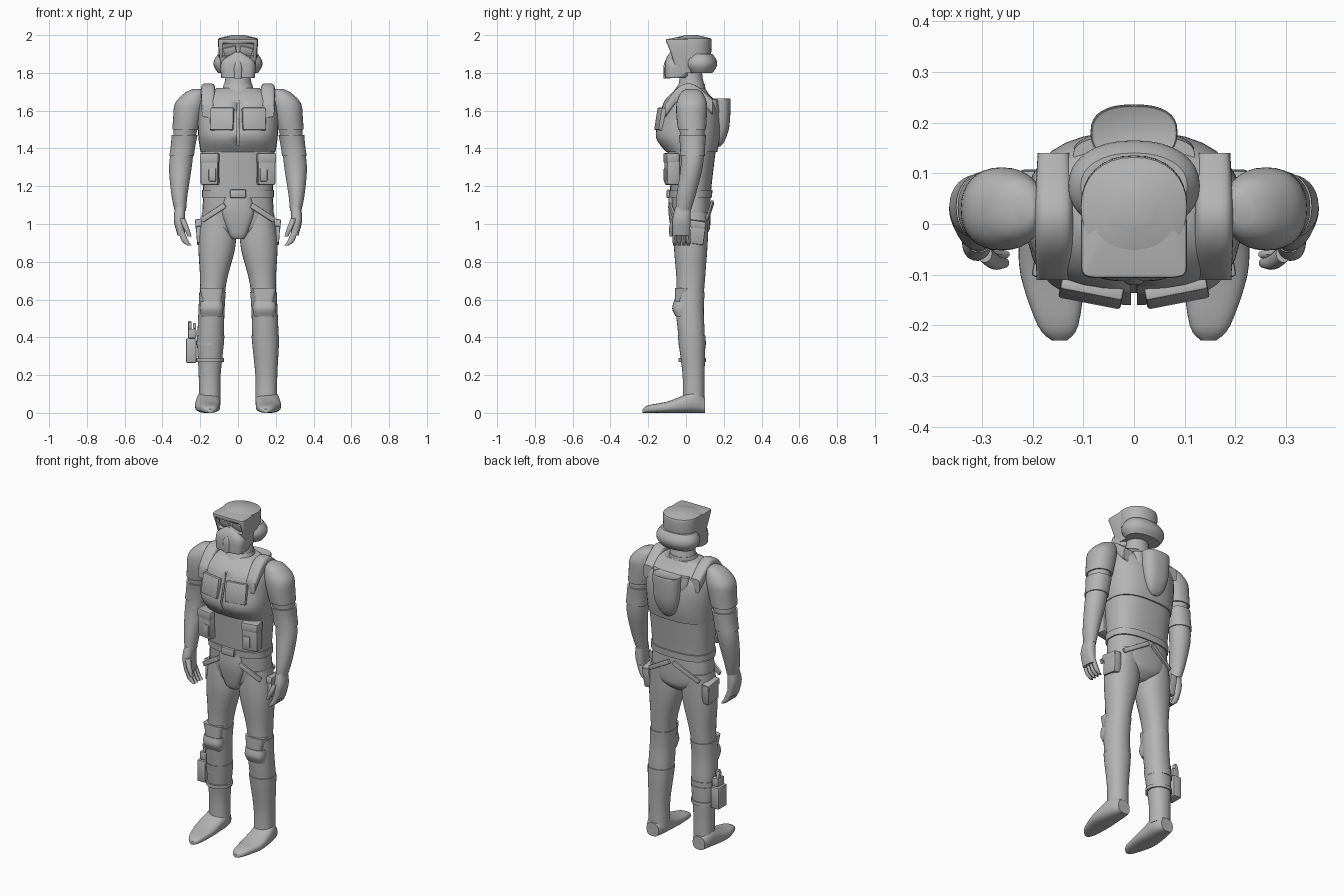
import bpy
import bmesh
from math import cos, sin, pi, radians, copysign
from mathutils import Matrix, Vector, Euler

default_cube = bpy.data.objects.get("Cube")
if default_cube:
    bpy.data.objects.remove(default_cube, do_unlink=True)

grey = bpy.data.materials.new("plain grey")
grey.use_nodes = True
colour = (.46, .46, .46, 1)
grey.diffuse_color = colour
grey.node_tree.nodes["Principled BSDF"].inputs["Base Color"].default_value = colour


def finish(name, bm, mirror):
    """Turn a bmesh into a smooth-shaded object, optionally mirrored across x."""
    bmesh.ops.recalc_face_normals(bm, faces=bm.faces[:])
    mesh = bpy.data.meshes.new(name)
    bm.to_mesh(mesh)
    bm.free()
    mesh.materials.append(grey)
    obj = bpy.data.objects.new(name, mesh)
    bpy.context.collection.objects.link(obj)
    for other in bpy.context.selected_objects:
        other.select_set(False)
    obj.select_set(True)
    bpy.context.view_layer.objects.active = obj
    bpy.ops.object.shade_smooth_by_angle(angle=radians(40))
    if mirror:
        modifier = obj.modifiers.new("mirror", "MIRROR")
        modifier.use_mirror_merge = False
    return obj


def ring(at, x=0, y=0, wide=.1, deep=.1):
    """Cross-section: place along the axis, centre and half sizes."""
    return Vector((at, x, y, wide, deep))


def spline(rings, steps=4):
    """Catmull-Rom interpolation between cross-sections."""
    padded = [rings[0], *rings, rings[-1]]
    result = []
    for a, b, c, d in zip(padded, padded[1:], padded[2:], padded[3:]):
        for k in range(steps):
            t = k / steps
            slope_in, slope_out = (c - a) / 2, (d - b) / 2
            ease = t * t * (3 - 2 * t)
            result.append(b.lerp(c, ease) + slope_in * t * (1 - t) ** 2
                          - slope_out * t * t * (1 - t))
    return result + [rings[-1]]


def skin(name, rings, power=2, mirror=False, axis="z", sides=32):
    """Join superellipse sections into a closed surface."""
    bm = bmesh.new()
    loops = []
    for at, x, y, wide, deep in rings:
        loop = []
        for k in range(sides):
            c, s = cos(2 * pi * k / sides), sin(2 * pi * k / sides)
            u = x + wide * copysign(abs(c) ** (2 / power), c)
            v = y + deep * copysign(abs(s) ** (2 / power), s)
            loop.append(bm.verts.new((u, v, at) if axis == "z" else (u, at, v)))
        loops.append(loop)
    for lower, upper in zip(loops, loops[1:]):
        for k in range(sides):
            j = (k + 1) % sides
            bm.faces.new((lower[k], lower[j], upper[j], upper[k]))
    bm.faces.new(loops[0][::-1])
    bm.faces.new(loops[-1])
    return finish(name, bm, mirror)


def loft(name, rings, **options):
    return skin(name, spline(rings), **options)


def shell(name, profile, bottom, top, grow=0, steps=10, **options):
    """Cover part of a limb or body profile, from bottom to top, grown outward."""
    dense = spline(profile)
    rings = []
    for k in range(steps + 1):
        height = bottom + (top - bottom) * k / steps
        for low, high in zip(dense, dense[1:]):
            if height <= high[0]:
                break
        share = (height - low[0]) / (high[0] - low[0])
        rings.append(low.lerp(high, share) + ring(0, wide=grow, deep=grow))
    return skin(name, rings, **options)


def box(name, at, size, turn=(0, 0, 0), bevel=.006, mirror=False):
    """Bevelled block, turned by degrees about its centre."""
    bm = bmesh.new()
    bmesh.ops.create_cube(bm, size=1, matrix=Matrix.Diagonal((*size, 1)))
    bmesh.ops.bevel(bm, geom=bm.edges[:], offset=bevel, segments=2,
                    affect="EDGES", profile=.5)
    spin = Euler([radians(angle) for angle in turn]).to_matrix().to_4x4()
    bm.transform(Matrix.Translation(at) @ spin)
    return finish(name, bm, mirror)


def cut(target, cutter):
    cutter.hide_render = True
    cutter.hide_viewport = True
    modifier = target.modifiers.new("cut", "BOOLEAN")
    modifier.operation = "DIFFERENCE"
    modifier.object = cutter


# Legs and boots
leg = [ring(at=.06, x=.15, y=.04, wide=.05, deep=.05),
       ring(at=.2, x=.15, y=.04, wide=.05, deep=.05),
       ring(at=.4, x=.145, y=.03, wide=.065, deep=.065),
       ring(at=.55, x=.14, y=.02, wide=.065, deep=.07),
       ring(at=.7, x=.13, y=.025, wide=.07, deep=.075),
       ring(at=.9, x=.11, y=.025, wide=.1, deep=.09),
       ring(at=1.06, x=.11, y=.03, wide=.08, deep=.09)]
shell("thighs", leg, bottom=.58, top=1.06, power=2.2, mirror=True)
shell("boot_tops", leg, bottom=.39, top=.64, grow=.004, power=2.2, mirror=True)
shell("boot_shafts", leg, bottom=.06, top=.41, grow=.008, power=2.2, mirror=True)
loft("feet", [ring(at=-.23, x=.147, y=.01, wide=.015, deep=.01),
              ring(at=-.2, x=.15, y=.02, wide=.04, deep=.02),
              ring(at=-.1, x=.16, y=.03, wide=.064, deep=.03),
              ring(at=-.02, x=.16, y=.045, wide=.066, deep=.045),
              ring(at=.05, x=.155, y=.06, wide=.06, deep=.06),
              ring(at=.1, x=.155, y=.04, wide=.04, deep=.04)],
     power=2.6, mirror=True, axis="y")
loft("knee_pads", [ring(at=.51, x=.14, y=-.02, wide=.055, deep=.035),
                   ring(at=.55, x=.14, y=-.02, wide=.063, deep=.053),
                   ring(at=.59, x=.14, y=-.02, wide=.06, deep=.045)], power=3, mirror=True)
loft("knee_flanges", [ring(at=.59, x=.137, y=-.02, wide=.05, deep=.04),
                      ring(at=.66, x=.14, y=-.02, wide=.063, deep=.038)], power=4, mirror=True)

# Holster strapped to the right calf
box("holster", at=(-.248, .04, .33), size=(.054, .08, .13))
box("holster_flap", at=(-.243, .04, .42), size=(.044, .06, .05))
box("pistol_grip", at=(-.255, .05, .46), size=(.02, .026, .05), turn=(15, 0, 0))
box("pistol_sight", at=(-.23, .02, .46), size=(.016, .03, .03), bevel=.003)
for height in (.27, .36):
    skin("holster_strap", [ring(at=height + lift, x=-.148, y=.034, wide=.074, deep=.073)
                           for lift in (0, .02)])

# Pelvis, belt and hip gear
torso = [ring(at=1.12, y=.025, wide=.183, deep=.105),
         ring(at=1.2, y=.025, wide=.185, deep=.11),
         ring(at=1.41, y=.03, wide=.195, deep=.13)]
loft("pelvis", [ring(at=.92, y=.025, wide=.04, deep=.05),
                ring(at=.96, y=.03, wide=.12, deep=.09),
                ring(at=1.02, y=.03, wide=.185, deep=.1),
                ring(at=1.15, y=.025, wide=.183, deep=.105)], power=2.5)
loft("groin_plate", [ring(at=.92, y=-.03, wide=.03, deep=.03),
                     ring(at=.95, y=-.03, wide=.05, deep=.045),
                     ring(at=1.06, y=-.03, wide=.09, deep=.063),
                     ring(at=1.15, y=-.03, wide=.075, deep=.062)], power=3.2)
shell("abdomen", torso, bottom=1.17, top=1.41, power=2.6)
shell("belt", torso, bottom=1.14, top=1.18, grow=.007, power=2.6)
box("belt_buckle", at=(0, -.093, 1.16), size=(.085, .02, .044))
box("front_hip_straps", at=(.13, -.07, 1.06), size=(.15, .014, .028),
    turn=(0, 32, 14), bevel=.003, mirror=True)
box("back_hip_straps", at=(.09, .126, 1.07), size=(.18, .014, .026),
    turn=(0, 30, -11), bevel=.003, mirror=True)
box("hip_pouches", at=(.198, .05, .955), size=(.046, .1, .12), turn=(-8, 4, 0), mirror=True)
box("hip_pouch_flaps", at=(.202, .05, 1), size=(.048, .106, .04), turn=(-8, 4, 0), mirror=True)

# Waist pouches
box("waist_pouches", at=(.147, -.073, 1.29), size=(.096, .07, .165),
    turn=(0, 0, 10), bevel=.01, mirror=True)
box("waist_pouch_flaps", at=(.147, -.077, 1.35), size=(.1, .07, .05),
    turn=(0, 0, 10), mirror=True)
box("waist_pouch_pockets", at=(.135, -.108, 1.26), size=(.04, .016, .07),
    turn=(0, 0, 10), mirror=True)

# Armoured vest with split front
vest = loft("vest", [ring(at=1.38, y=.03, wide=.198, deep=.135),
                     ring(at=1.46, y=.01, wide=.21, deep=.17),
                     ring(at=1.56, y=.02, wide=.213, deep=.16),
                     ring(at=1.64, y=.02, wide=.205, deep=.14),
                     ring(at=1.69, y=.02, wide=.17, deep=.1),
                     ring(at=1.72, y=.03, wide=.11, deep=.07)], power=2.6)
cut(vest, box("vest_split", at=(0, -.15, 1.52), size=(.011, .05, .32),
              turn=(-6, 0, 0), bevel=.001))
box("chest_panels", at=(.084, -.134, 1.555), size=(.125, .03, .12),
    turn=(-9, 0, 11), mirror=True)
loft("shoulder_straps", [ring(at=-.11, x=.16, y=1.6, wide=.032, deep=.035),
                         ring(at=-.04, x=.158, y=1.685, wide=.037, deep=.04),
                         ring(at=.04, x=.158, y=1.7, wide=.037, deep=.04),
                         ring(at=.14, x=.158, y=1.62, wide=.032, deep=.04)],
     power=3.5, mirror=True, axis="y")
loft("collar", [ring(at=1.67, y=.012, wide=.095, deep=.097),
                ring(at=1.74, y=.03, wide=.075, deep=.07)])
loft("neck", [ring(at=1.71, y=.03, wide=.08, deep=.075),
              ring(at=1.78, y=.027, wide=.066, deep=.06),
              ring(at=1.84, y=.027, wide=.066, deep=.06)])

# Back pack with rounded lower end
loft("back_pack", [ring(at=1.41, y=.17, wide=.015, deep=.01),
                   ring(at=1.44, y=.175, wide=.05, deep=.03),
                   ring(at=1.52, y=.18, wide=.078, deep=.05),
                   ring(at=1.65, y=.18, wide=.086, deep=.056),
                   ring(at=1.66, y=.18, wide=.08, deep=.05)], power=2.5)
loft("back_pack_flange", [ring(at=1.54, y=.145, wide=.08, deep=.025),
                          ring(at=1.59, y=.145, wide=.115, deep=.036),
                          ring(at=1.66, y=.135, wide=.12, deep=.04)], power=2.6)

# Arms
arm = [ring(at=1.07, x=.305, y=-.015, wide=.03, deep=.04),
       ring(at=1.15, x=.31, y=0, wide=.042, deep=.05),
       ring(at=1.3, x=.305, y=.03, wide=.06, deep=.058),
       ring(at=1.42, x=.29, y=.035, wide=.06, deep=.062),
       ring(at=1.55, x=.27, y=.03, wide=.07, deep=.075),
       ring(at=1.64, x=.255, y=.03, wide=.074, deep=.076),
       ring(at=1.7, x=.225, y=.03, wide=.045, deep=.05),
       ring(at=1.715, x=.215, y=.03, wide=.02, deep=.025)]
shell("shoulders", arm, bottom=1.5, top=1.715, grow=.004, steps=14, power=2.2, mirror=True)
shell("upper_arms", arm, bottom=1.38, top=1.53, grow=-.003, mirror=True)
shell("elbow_guards", arm, bottom=1.36, top=1.47, grow=.005, power=2.2, mirror=True)
shell("forearms", arm, bottom=1.07, top=1.4, mirror=True)

# Hands
loft("palms", [ring(at=.94, x=.3, y=-.025, wide=.02, deep=.045),
               ring(at=1.02, x=.31, y=-.024, wide=.03, deep=.048),
               ring(at=1.09, x=.306, y=-.017, wide=.026, deep=.039)], power=2.5, mirror=True)
for finger in range(4):
    row = -.06 + finger * .024
    loft("fingers", [ring(at=.885, x=.255, y=row, wide=.01, deep=.008),
                     ring(at=.91, x=.28, y=row, wide=.018, deep=.011),
                     ring(at=.97, x=.303, y=row, wide=.015, deep=.011)], mirror=True, sides=12)
loft("thumbs", [ring(at=.935, x=.256, y=-.077, wide=.01, deep=.01),
                ring(at=.98, x=.275, y=-.075, wide=.015, deep=.015),
                ring(at=1.03, x=.295, y=-.058, wide=.015, deep=.018)], mirror=True, sides=12)

# Helmet
loft("helmet_dome", [ring(at=1.88, y=.035, wide=.102, deep=.097),
                     ring(at=1.97, y=.035, wide=.105, deep=.1),
                     ring(at=1.985, y=.03, wide=.095, deep=.09),
                     ring(at=2, y=.03, wide=.03, deep=.03)], power=2.2)
bulges = [cos(radians(angle)) for angle in range(-80, 90, 20)]
skin("helmet_band", [ring(at=1.8 + .1 * k / 8, y=.075, wide=.1 + .03 * bulge,
                          deep=.06 + .03 * bulge) for k, bulge in enumerate(bulges)], power=2.2)
visor = skin("visor_hood", [ring(at=1.8, y=-.01, wide=.09, deep=.04),
                            ring(at=1.9, y=-.025, wide=.1, deep=.055),
                            ring(at=1.97, y=-.04, wide=.105, deep=.067),
                            ring(at=1.978, y=-.04, wide=.103, deep=.065),
                            ring(at=1.988, y=0, wide=.075, deep=.05)], power=9)
cut(visor, box("visor_opening", at=(0, -.1, 1.915), size=(.166, .08, .074),
               turn=(18, 0, 0), bevel=.002))
box("goggle_lenses", at=(.042, -.062, 1.916), size=(.068, .016, .046),
    turn=(18, 12, 8), mirror=True)
loft("face_mask", [ring(at=1.772, y=-.07, wide=.083, deep=.04),
                   ring(at=1.785, y=-.05, wide=.09, deep=.063),
                   ring(at=1.86, y=-.05, wide=.087, deep=.06),
                   ring(at=1.91, y=-.05, wide=.015, deep=.035)], power=3.4)
loft("mouth_vent", [ring(at=1.77, y=-.1, wide=.02, deep=.018),
                    ring(at=1.83, y=-.1, wide=.022, deep=.02),
                    ring(at=1.865, y=-.1, wide=.01, deep=.01)], power=3)
